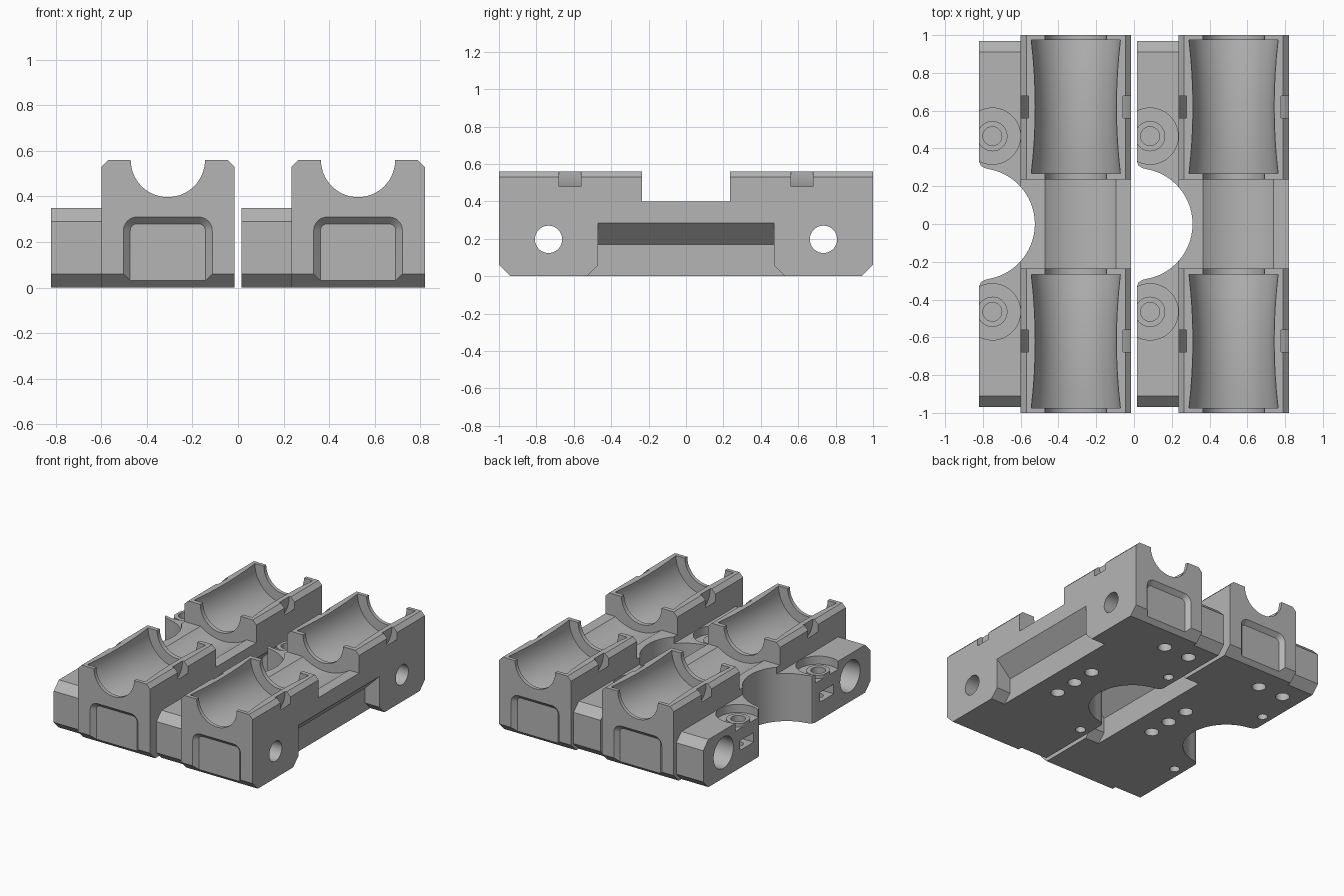
import bpy, bmesh
from math import sin, cos, pi, radians

old = bpy.data.objects.get("Cube")
if old:
    bpy.data.objects.remove(old, do_unlink=True)

grey = bpy.data.materials.new("plain grey")
grey.use_nodes = True
grey.diffuse_color = (0.46, 0.46, 0.46, 1)
grey.node_tree.nodes["Principled BSDF"].inputs["Base Color"].default_value = (0.46, 0.46, 0.46, 1)

AXIS = -0.308           # bore centre line in x
TOP = 0.56              # bore centre line in z
LEFT, WALL, RIGHT = -0.82, -0.60, -0.015


def place(axis, p, t):
    """Put a 2D point on a plane at t along the axis."""
    a, b = p
    return {"x": (t, a, b), "y": (a, t, b), "z": (a, b, t)}[axis]


def loft(name, axis, sections):
    """Closed solid through sections given as (position, points)."""
    bm = bmesh.new()
    rings = [[bm.verts.new(place(axis, p, t)) for p in pts] for t, pts in sections]
    for r, s in zip(rings, rings[1:]):
        for i in range(len(r)):
            j = (i + 1) % len(r)
            bm.faces.new((r[i], r[j], s[j], s[i]))
    bm.faces.new(rings[0])
    bm.faces.new(rings[-1])
    bmesh.ops.recalc_face_normals(bm, faces=bm.faces)
    mesh = bpy.data.meshes.new(name)
    bm.to_mesh(mesh)
    bm.free()
    mesh.materials.append(grey)
    ob = bpy.data.objects.new(name, mesh)
    bpy.context.collection.objects.link(ob)
    return ob


def prism(name, axis, pts, a, b):
    return loft(name, axis, [(a, pts), (b, pts)])


def rect(a, b, c, d):
    return [(a, c), (b, c), (b, d), (a, d)]


def circle(u, v, r, n=48):
    return [(u + r * cos(2 * pi * i / n), v + r * sin(2 * pi * i / n)) for i in range(n)]


def combine(target, tool, operation="DIFFERENCE"):
    """Apply a boolean and remove the tool."""
    tool.hide_render = True
    mod = target.modifiers.new("shape", "BOOLEAN")
    mod.operation, mod.solver, mod.object = operation, "EXACT", tool
    graph = bpy.context.evaluated_depsgraph_get()
    mesh = bpy.data.meshes.new_from_object(target.evaluated_get(graph))
    target.modifiers.clear()
    target.data = mesh
    bpy.data.objects.remove(tool, do_unlink=True)


# Main block with chamfered top edges
block = prism("bearing_block_right", "y",
              [(WALL, 0), (RIGHT, 0), (RIGHT, 0.53), (RIGHT - 0.03, TOP),
               (WALL + 0.03, TOP), (WALL, 0.53)], -1, 1)


def cut(axis, pts, a, b):
    combine(block, prism("cutter", axis, pts, a, b))


# Bottom end chamfers
for s in (-1, 1):
    cut("x", [(s * 1.02, -0.02), (s * 0.92, -0.02), (s * 1.02, 0.08)], -0.7, 0.1)

# Side flange with chamfered ends
flange = prism("flange", "x",
               [(-0.91, 0), (0.91, 0), (0.97, 0.06), (0.97, 0.29), (0.91, 0.35),
                (-0.91, 0.35), (-0.97, 0.29), (-0.97, 0.06)], LEFT, WALL + 0.05)
combine(block, flange, "UNION")

# Lowered middle with a shallow channel
cut("y", rect(-0.7, 0.1, 0.40, 0.8), -0.235, 0.235)
cut("y", circle(-0.283, 0.664, 0.324, 96), -0.235, 0.235)

# Collar bore, waisted bearing seats and tie grooves
cut("y", circle(AXIS, TOP, 0.163, 64), -1.1, 1.1)
for s in (-1, 1):
    seat = [(s * 0.62 + t * 0.353, circle(AXIS, TOP, 0.215 + 0.021 * t * t, 64))
            for t in (-1, -0.75, -0.5, -0.25, 0, 0.25, 0.5, 0.75, 1)]
    combine(block, loft("seat", "y", seat))
    ring = prism("tie_ring", "y", circle(AXIS, TOP, 0.304, 64), s * 0.62 - 0.058, s * 0.62 + 0.058)
    combine(ring, prism("core", "y", circle(AXIS, TOP, 0.25, 64), -1, 1))
    combine(block, ring)

# Rounded clearance scoop with eased corners
arc = [(LEFT + 0.295 * cos(radians(a)), 0.295 * sin(radians(a))) for a in range(-80, 81, 4)]
cut("z", [(-0.9, -0.33), (LEFT, -0.33), (-0.81, -0.308), (-0.79, -0.296)] + arc +
    [(-0.79, 0.296), (-0.81, 0.308), (LEFT, 0.33), (-0.9, 0.33)], -0.1, 0.7)

# Long undercut on the outer side, flared at the bottom
cut("y", [(-0.13, -0.1), (-0.13, 0.17), (0.005, 0.305), (0.005, -0.1)], -0.47, 0.47)
cut("x", [(-0.55, -0.02), (-0.47, 0.06), (0.47, 0.06), (0.55, -0.02)], -0.13, 0.05)


# Bevelled panel recess in each end
def panel(g):
    half, top, r = 0.165 + g, 0.28 + g, 0.03 + g
    corner = [(half - r + r * cos(radians(a)), top - r + r * sin(radians(a)))
              for a in range(0, 91, 15)]
    right = [(half, -0.05)] + corner
    return [(AXIS + u, v) for u, v in right] + [(AXIS - u, v) for u, v in reversed(right)]


for s in (-1, 1):
    combine(block, loft("panel", "y", [(s * 0.97, panel(0)), (s * 1.01, panel(0.04))]))

for s in (-1, 1):
    # Cross hole with wide mouth on the flange side
    cut("x", circle(s * 0.735, 0.197, 0.073), -0.9, 0.1)
    cut("x", circle(s * 0.735, 0.187, 0.115), -0.9, WALL)
    # Sunken screw seat with raised ring
    y = s * 0.465
    sink = prism("sink", "z", circle(-0.75, y, 0.149), 0.29, 0.4)
    combine(sink, prism("ring", "z", circle(-0.75, y, 0.08), 0.2, 0.315))
    combine(block, sink)
    cut("z", circle(-0.75, y, 0.05, 32), 0.24, 0.4)
    # Nut slot and lower screw hole
    cut("x", rect(y - 0.08, y + 0.08, 0.13, 0.20), -0.9, -0.67)
    cut("z", circle(-0.75, y, 0.035, 24), -0.1, 0.15)

# Blind holes underneath
for x, y in [(AXIS, -0.18), (AXIS, 0), (AXIS, 0.18), (-0.47, 0.76), (-0.68, 0.76)]:
    cut("z", circle(x, y, 0.048, 32), -0.1, 0.06)

bpy.ops.object.select_all(action="DESELECT")
block.select_set(True)
bpy.context.view_layer.objects.active = block
bpy.ops.object.shade_smooth_by_angle(angle=radians(25))

# Second identical block beside the first
twin = bpy.data.objects.new("bearing_block_left", block.data)
twin.location.x = 0.835
bpy.context.collection.objects.link(twin)
